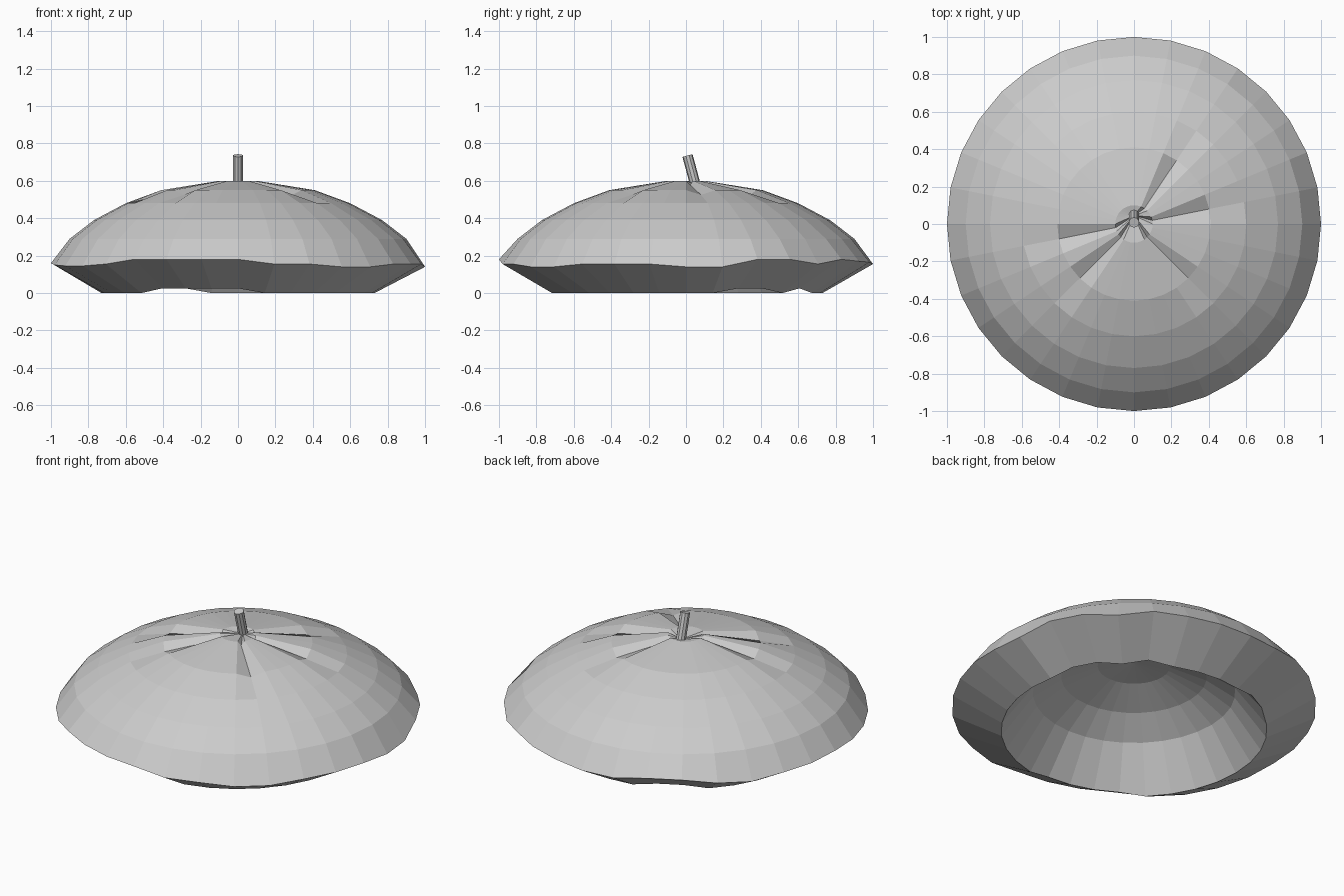
import bpy, bmesh, math
from mathutils import Vector

if "Cube" in bpy.data.objects:
    bpy.data.objects.remove(bpy.data.objects["Cube"])

N = 32
# rim ripple per column, in hundredths, counter-clockwise from +x
RIM = [14, 14, 18, 18, 15.5, 18, 17, 16.5, 15.5, 15.5, 18, 18, 15.5, 14, 15.5, 15.5,
       16, 15, 14.5, 14.5, 15.5, 18, 18, 18, 18, 15.5, 15.5, 14, 14, 15.5, 15.5, 15.5]
GROOVES = {1, 5, 17, 20, 28}   # pinched columns around the stem

# (radius, height) from the crown, over the rim, to the hollow underside
PROFILE = [(0.1, 0.60), (0.41, 0.55), (0.6, 0.48), (0.77, 0.39), (0.9, 0.29), (1.0, 0.155),
           (0.73, 0.0), (0.556, 0.24), (0.4, 0.34), (0.2, 0.41)]


def height(ring, k, z):
    if ring in (0, 1) and k in GROOVES:
        return z - 0.025
    if ring == 5:
        return RIM[k] / 100
    if ring == 6:
        return 0.025 if RIM[k] >= 17.5 else 0.0
    return z


def add_object(name, bm):
    bmesh.ops.recalc_face_normals(bm, faces=bm.faces)
    me = bpy.data.meshes.new(name)
    bm.to_mesh(me)
    bm.free()
    ob = bpy.data.objects.new(name, me)
    bpy.context.collection.objects.link(ob)
    return ob


# domed cap with hollow underside
bm = bmesh.new()
rings = []
for i, (r, z) in enumerate(PROFILE):
    rings.append([bm.verts.new((r * math.cos(2 * math.pi * k / N),
                                r * math.sin(2 * math.pi * k / N),
                                height(i, k, z))) for k in range(N)])
for a, b in zip(rings, rings[1:]):
    for k in range(N):
        j = (k + 1) % N
        bm.faces.new((a[k], b[k], b[j], a[j]))
crown = bm.verts.new((0, 0.045, 0.585))
hollow = bm.verts.new((0, 0, 0.43))
for k in range(N):
    j = (k + 1) % N
    bm.faces.new((crown, rings[0][k], rings[0][j]))
    bm.faces.new((hollow, rings[-1][j], rings[-1][k]))
add_object("cap", bm)

# leaning stem
base, tip = Vector((0, 0.055, 0.56)), Vector((0, 0.008, 0.735))
bm = bmesh.new()
bmesh.ops.create_cone(bm, cap_ends=True, segments=10, radius1=0.028, radius2=0.028,
                      depth=(tip - base).length)
stem = add_object("stem", bm)
stem.location = (base + tip) / 2
stem.rotation_euler = (tip - base).to_track_quat('Z', 'Y').to_euler()
